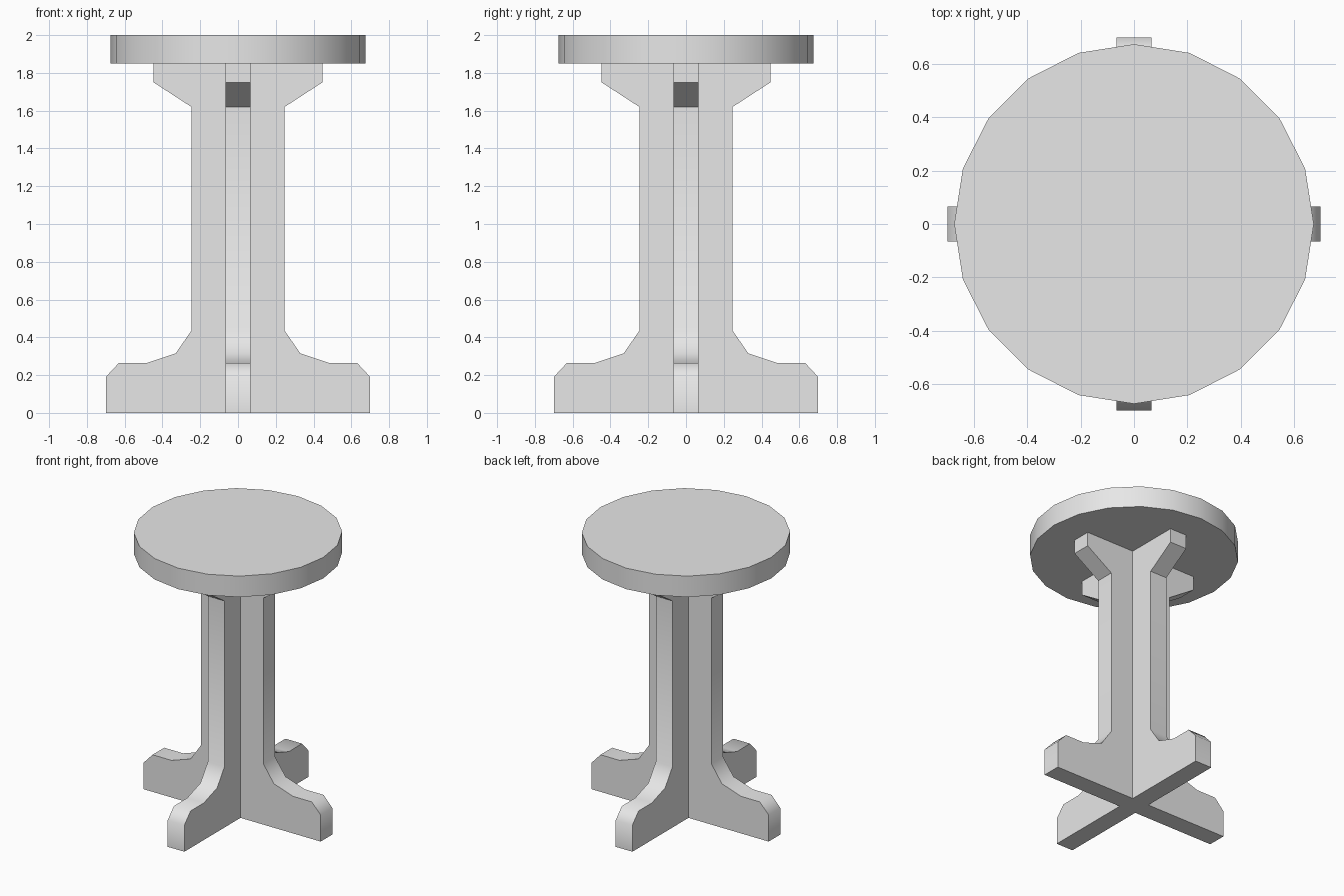
import bpy
import bmesh
import math
from mathutils import Matrix, Vector

cube = bpy.data.objects.get("Cube")
if cube:
    bpy.data.objects.remove(cube, do_unlink=True)

grey = bpy.data.materials.new("plain grey")
grey.use_nodes = True
colour = (0.8, 0.8, 0.8, 1)
grey.diffuse_color = colour
grey.node_tree.nodes["Principled BSDF"].inputs["Base Color"].default_value = colour

W = 0.066             # half thickness of the crossed boards
UNDERSIDE = 1.85      # where the pedestal meets the top


def finish(name, bm):
    """Turn a bmesh into a shaded, coloured object."""
    bmesh.ops.recalc_face_normals(bm, faces=bm.faces)
    mesh = bpy.data.meshes.new(name)
    bm.to_mesh(mesh)
    bm.free()
    mesh.materials.append(grey)
    obj = bpy.data.objects.new(name, mesh)
    bpy.context.collection.objects.link(obj)
    bpy.ops.object.select_all(action="DESELECT")
    obj.select_set(True)
    bpy.context.view_layer.objects.active = obj
    bpy.ops.object.shade_smooth_by_angle(angle=math.radians(50))


# Round table top with twenty sides, a corner on each axis
bm = bmesh.new()
depth = 2 - UNDERSIDE
bmesh.ops.create_cone(bm, cap_ends=True, segments=20, radius1=0.675, radius2=0.675,
                      depth=depth, matrix=Matrix.Translation((0, 0, 2 - depth / 2)))
finish("table_top", bm)

# Pedestal: one arm outline (foot, shaft, bracket) repeated on four sides
outline = [(W, 0), (0.70, 0), (0.70, 0.19), (0.63, 0.265), (0.48, 0.265), (0.33, 0.315),
           (0.247, 0.435), (0.247, 1.62), (0.447, 1.75), (0.447, UNDERSIDE), (W, UNDERSIDE)]
bm = bmesh.new()
for quarter in range(4):
    turn = Matrix.Rotation(quarter * math.pi / 2, 3, "Z")
    left = [bm.verts.new(turn @ Vector((x, W, z))) for x, z in outline]
    right = [bm.verts.new(turn @ Vector((x, -W, z))) for x, z in outline]
    bm.faces.new(left)
    bm.faces.new(right)
    for i in range(len(outline) - 1):
        bm.faces.new((left[i], left[i + 1], right[i + 1], right[i]))

# Square core closing the centre of the cross at both ends
for z in (0, UNDERSIDE):
    bm.faces.new([bm.verts.new((x, y, z)) for x, y in ((W, W), (-W, W), (-W, -W), (W, -W))])
bmesh.ops.remove_doubles(bm, verts=bm.verts, dist=0.0005)
finish("crossed_pedestal", bm)
